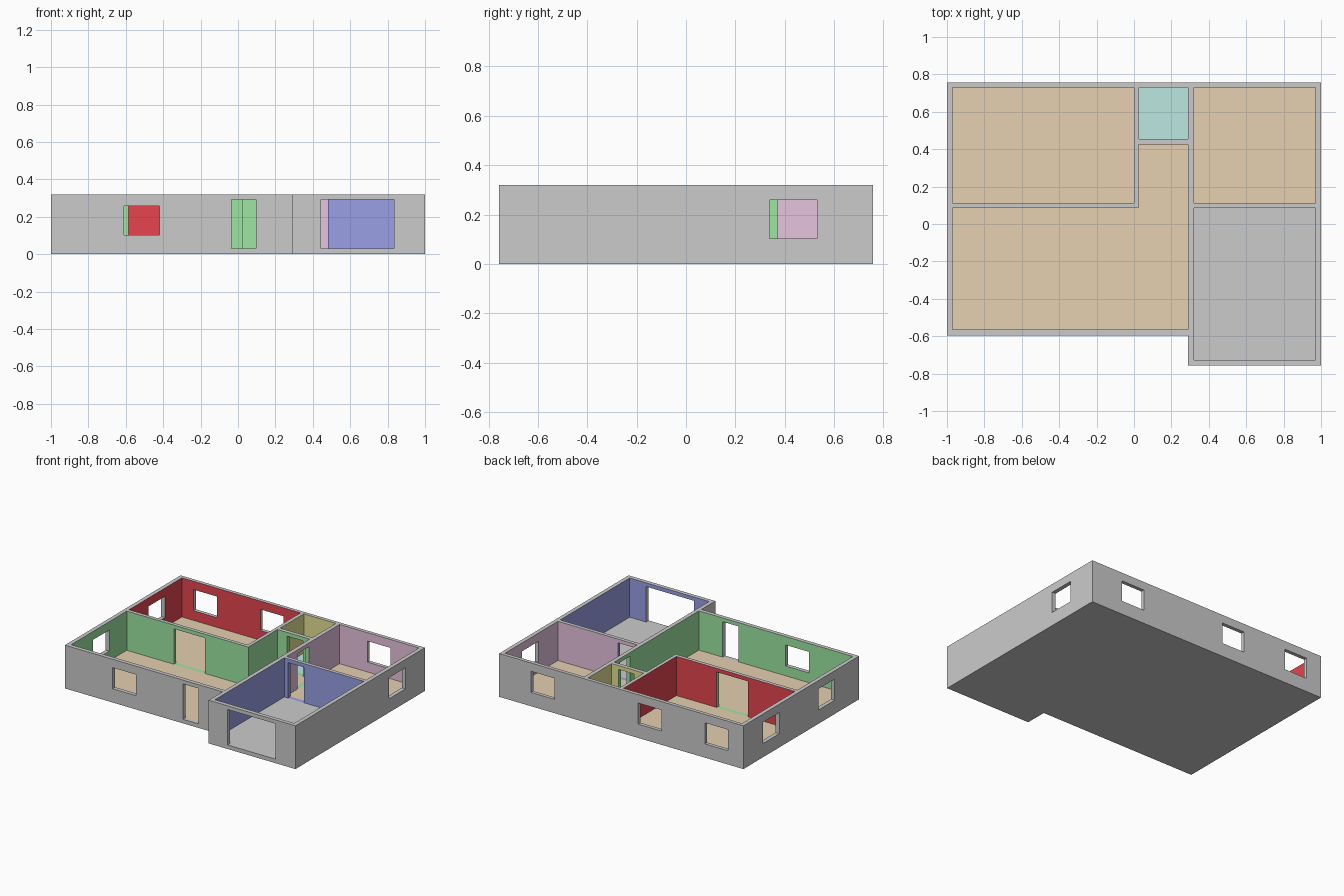
import bpy, bmesh

if "Cube" in bpy.data.objects:
    bpy.data.objects.remove(bpy.data.objects["Cube"])

FLOOR, TOP = 0.03, 0.32
COLOURS = {
    "plaster": (0.69, 0.69, 0.69), "wood": (0.79, 0.63, 0.44),
    "tile": (0.51, 0.80, 0.75), "concrete": (0.51, 0.51, 0.51),
    "red": (0.79, 0.06, 0.08), "green": (0.34, 0.79, 0.36),
    "blue": (0.32, 0.35, 0.79), "pink": (0.79, 0.55, 0.74),
    "olive": (0.79, 0.76, 0.30),
}
NAMES = list(COLOURS)
MATS = []
for name, c in COLOURS.items():
    m = bpy.data.materials.new(name)
    m.diffuse_color = (*c, 1)
    m.use_nodes = True
    m.node_tree.nodes["Principled BSDF"].inputs["Base Color"].default_value = m.diffuse_color
    MATS.append(m)


def rect(x0, x1, y0, y1):
    return [(x0, y0), (x1, y0), (x1, y1), (x0, y1)]


def prism(bm, pts, z0, z1, wall, floor):
    """Upright prism with one colour on its sides and one on its bottom."""
    lo = [bm.verts.new((x, y, z0)) for x, y in pts]
    hi = [bm.verts.new((x, y, z1)) for x, y in pts]
    bm.faces.new(lo[::-1]).material_index = NAMES.index(floor)
    bm.faces.new(hi).material_index = NAMES.index(wall)
    for i in range(len(pts)):
        j = (i + 1) % len(pts)
        f = bm.faces.new((lo[i], lo[j], hi[j], hi[i]))
        f.material_index = NAMES.index(wall)


def build(name, prisms):
    bm = bmesh.new()
    for p in prisms:
        prism(bm, *p)
    bmesh.ops.recalc_face_normals(bm, faces=bm.faces)
    me = bpy.data.meshes.new(name)
    bm.to_mesh(me)
    bm.free()
    for m in MATS:
        me.materials.append(m)
    ob = bpy.data.objects.new(name, me)
    bpy.context.collection.objects.link(ob)
    return ob


# Solid block with the garage wing stepping forward
outline = [(-1, -0.595), (0.29, -0.595), (0.29, -0.757), (1, -0.757),
           (1, 0.757), (-1, 0.757)]
house = build("house_shell", [(outline, 0, TOP, "plaster", "plaster")])

# Rooms: plan, wall colour, floor colour
living = [(-0.97, -0.565), (0.29, -0.565), (0.29, 0.425), (0.025, 0.425),
          (0.025, 0.085), (-0.97, 0.085)]
rooms = [
    (living, "green", "wood"),
    (rect(-0.97, 0.0, 0.112, 0.73), "red", "wood"),
    (rect(0.027, 0.29, 0.455, 0.73), "olive", "tile"),
    (rect(0.32, 0.97, 0.112, 0.73), "pink", "wood"),
    (rect(0.32, 0.97, -0.727, 0.085), "blue", "concrete"),
]
room_cutter = build("room_cutter", [(p, FLOOR, 0.4, w, f) for p, w, f in rooms])

# Doors and windows: each plan crosses its wall slightly
E = 0.005
doors = [
    (rect(-0.035, 0.095, -0.595 - E, -0.565 + E), "plaster"),   # front door
    (rect(0.445, 0.835, -0.757 - E, -0.727 + E), "plaster"),    # garage door
    (rect(-0.585, -0.33, 0.085 - E, 0.112 + E), "green"),       # red room
    (rect(0.105, 0.235, 0.425 - E, 0.455 + E), "green"),        # bathroom
    (rect(0.29 - E, 0.32 + E, 0.24, 0.37), "green"),            # pink room
    (rect(0.35, 0.48, 0.085 - E, 0.112 + E), "blue"),           # garage to pink room
]
openings = [(p, FLOOR, 0.292, w, w) for p, w in doors]
windows = [rect(-0.61, -0.42, -0.595 - E, -0.565 + E),
           rect(0.97 - E, 1 + E, 0.338, 0.53)]
windows += [rect(x, x + 0.19, 0.73 - E, 0.757 + E) for x in (-0.875, -0.328, 0.548)]
windows += [rect(-1 - E, -0.97 + E, y, y + 0.192) for y in (-0.31, 0.338)]
openings += [(p, 0.102, 0.258, "plaster", "plaster") for p in windows]
opening_cutter = build("opening_cutter", openings)

# Carve rooms, then openings
bpy.context.view_layer.objects.active = house
for cutter in (room_cutter, opening_cutter):
    cutter.hide_render = True
    mod = house.modifiers.new("carve", "BOOLEAN")
    mod.operation = "DIFFERENCE"
    mod.solver = "EXACT"
    mod.object = cutter
    bpy.ops.object.modifier_apply(modifier=mod.name)
    bpy.data.objects.remove(cutter)
